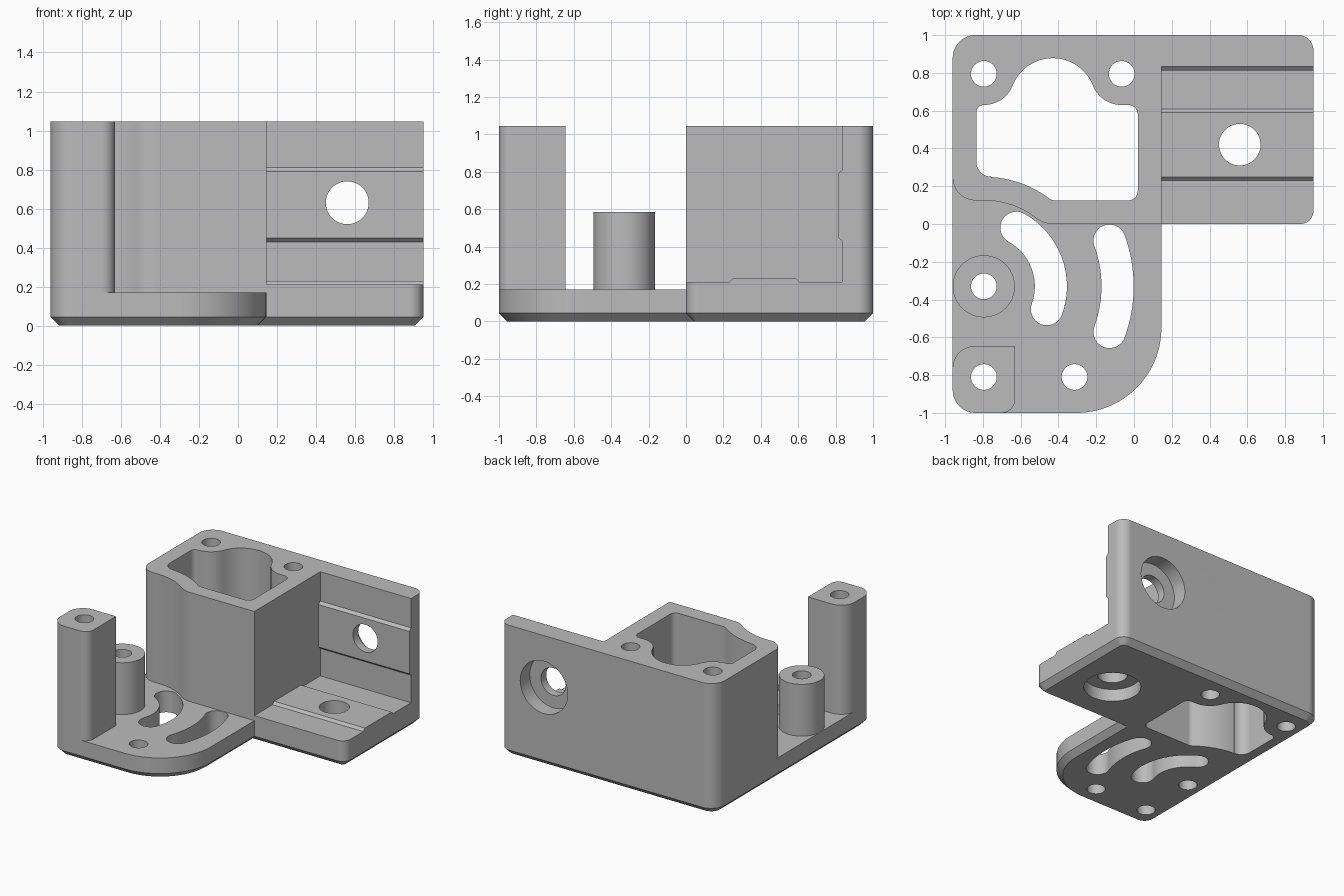
import bpy, bmesh
from math import sin, cos, radians
from mathutils import Vector

old = bpy.data.objects.get("Cube")
if old:
    bpy.data.objects.remove(old, do_unlink=True)

grey = bpy.data.materials.new("plain grey")
grey.use_nodes = True
grey.diffuse_color = (0.5, 0.5, 0.5, 1)
grey.node_tree.nodes["Principled BSDF"].inputs["Base Color"].default_value = (0.5, 0.5, 0.5, 1)

TOP, PLATE, SKIRT = 1.045, 0.17, 0.045
POST = (-0.795, -0.33)


def arc(cx, cy, r, a0, a1, n=14):
    """Points along an arc, angles in degrees."""
    angles = [radians(a0 + (a1 - a0) * i / n) for i in range(n + 1)]
    return [(cx + r * cos(a), cy + r * sin(a)) for a in angles]


def inset(pts, d):
    """Move a counter-clockwise outline inward by d."""
    result = []
    for i, p in enumerate(pts):
        a, b, c = Vector(pts[i - 1]), Vector(p), Vector(pts[(i + 1) % len(pts)])
        e, f = (b - a).normalized(), (c - b).normalized()
        n, m = Vector((-e.y, e.x)), Vector((-f.y, f.x))
        result.append(tuple(b + (n + m) * d / (1 + n.dot(m))))
    return result


def prism(name, pts, lo, hi, axis="z", skirt=0):
    """Extrude an outline along an axis, with an optional chamfered foot."""
    clean = []
    for p in pts:
        if not clean or (Vector(p) - Vector(clean[-1])).length > 1e-4:
            clean.append(p)
    if (Vector(clean[0]) - Vector(clean[-1])).length < 1e-4:
        clean.pop()
    place = {"x": lambda u, v, h: (h, u, v),
             "y": lambda u, v, h: (u, h, v),
             "z": lambda u, v, h: (u, v, h)}[axis]
    levels = [(clean, lo), (clean, hi)]
    if skirt:
        levels = [(inset(clean, skirt), lo), (clean, lo + skirt), (clean, hi)]
    bm = bmesh.new()
    rings = [[bm.verts.new(place(u, v, h)) for u, v in ring] for ring, h in levels]
    for low, high in zip(rings, rings[1:]):
        for i in range(len(low)):
            j = (i + 1) % len(low)
            bm.faces.new((low[i], low[j], high[j], high[i]))
    bm.faces.new(rings[0][::-1])
    bm.faces.new(rings[-1])
    bmesh.ops.recalc_face_normals(bm, faces=bm.faces)
    mesh = bpy.data.meshes.new(name)
    bm.to_mesh(mesh)
    bm.free()
    mesh.materials.append(grey)
    obj = bpy.data.objects.new(name, mesh)
    bpy.context.collection.objects.link(obj)
    return obj


def circle(c, r):
    return arc(c[0], c[1], r, 0, 360, 48)


def slot(r, a0, a1, half=0.085):
    """Curved slot centred on the post."""
    x, y = POST
    end = [(x + r * cos(radians(a)), y + r * sin(radians(a))) for a in (a0, a1)]
    return (arc(x, y, r + half, a0, a1) + arc(*end[1], half, a1, a1 + 180)
            + arc(x, y, r - half, a1, a0) + arc(*end[0], half, a0 + 180, a0 + 360))


# Full-height body over the L-shaped outline, chamfered at the foot
outline = (arc(-0.84, -0.88, 0.12, 180, 270) + arc(-0.305, -0.55, 0.45, 270, 360, 28)
           + [(0.145, 0)] + arc(0.88, 0.07, 0.07, 270, 360)
           + arc(0.87, 0.92, 0.08, 0, 90) + arc(-0.84, 0.88, 0.12, 90, 180))
body = prism("bracket_body", outline, 0, TOP, skirt=SKIRT)


def combine(tool, operation="DIFFERENCE"):
    """Apply a boolean to the body and discard the tool."""
    tool.hide_render = True
    mod = body.modifiers.new(tool.name, "BOOLEAN")
    mod.operation, mod.solver, mod.object = operation, "EXACT", tool
    bpy.context.view_layer.objects.active = body
    bpy.ops.object.modifier_apply(modifier=mod.name)
    bpy.data.objects.remove(tool, do_unlink=True)


# Open space above the front plate, leaving the corner pillar and the block
clearance = ([(-0.7, -1.2)] + arc(-0.7, -0.93, 0.07, -90, 0)
             + [(-0.63, -0.645)] + arc(-0.84, -0.765, 0.12, 90, 180)
             + [(-1.2, -0.765), (-1.2, 0.245)] + arc(-0.84, 0.245, 0.12, 180, 270)
             + arc(*POST, 0.455, 90, 52.5) + arc(-0.427, 0.15, 0.15, 232.5, 270)
             + [(0.145, 0), (0.3, -0.2), (1.2, -1.2)])
combine(prism("front_clearance", clearance, PLATE, 1.5))

# Stepped seat between the floor and the back wall
seat = [(-0.2, 0.21), (0.23, 0.21), (0.25, 0.23), (0.59, 0.23), (0.61, 0.21),
        (0.835, 0.21), (0.835, 0.43), (0.813, 0.45), (0.813, 0.79),
        (0.835, 0.81), (0.835, 1.3), (-0.2, 1.3)]
combine(prism("seat_channel", seat, 0.145, 1.3, "x"))

# Round post on the plate
combine(prism("post", circle(POST, 0.1645), 0.1, 0.585), "UNION")

# Shaped pocket through the block
pocket = (arc(-0.03, 0.175, 0.05, 270, 360) + arc(-0.03, 0.58, 0.05, 0, 90)
          + arc(-0.065, 0.795, 0.165, 270, 201.7) + arc(-0.43, 0.65, 0.228, 21.7, 158.3, 28)
          + arc(-0.795, 0.795, 0.165, -21.7, -90) + arc(-0.795, 0.59, 0.04, 90, 180)
          + arc(-0.755, 0.33, 0.08, 180, 270) + arc(*POST, 0.58, 86, 53.3)
          + arc(-0.418, 0.175, 0.05, 233.3, 270))
combine(prism("pocket", pocket, -0.5, 1.5))

# Curved slots in the plate
combine(prism("inner_slot", slot(0.355, -20, 61), -0.5, 0.4))
combine(prism("outer_slot", slot(0.708, -20, 20), -0.5, 0.4))

# Screw holes
for c in [POST, (-0.795, -0.81), (-0.315, -0.81), (-0.795, 0.795), (-0.065, 0.795)]:
    combine(prism("screw_hole", circle(c, 0.068), -0.5, 1.5))

# Counterbored holes through the floor and the back wall
combine(prism("floor_hole", circle((0.56, 0.42), 0.11), -0.5, 0.5))
combine(prism("floor_counterbore", circle((0.56, 0.42), 0.21), -0.5, 0.1))
combine(prism("wall_hole", circle((0.56, 0.63), 0.11), 0.5, 1.5, "y"))
combine(prism("wall_counterbore", circle((0.56, 0.63), 0.21), 0.88, 1.5, "y"))

# Smooth the curved walls and keep the edges crisp
bpy.ops.object.select_all(action="DESELECT")
body.select_set(True)
bpy.context.view_layer.objects.active = body
bpy.ops.object.shade_smooth_by_angle(angle=radians(30))
normals = body.modifiers.new("flat_face_normals", "WEIGHTED_NORMAL")
normals.keep_sharp = True
